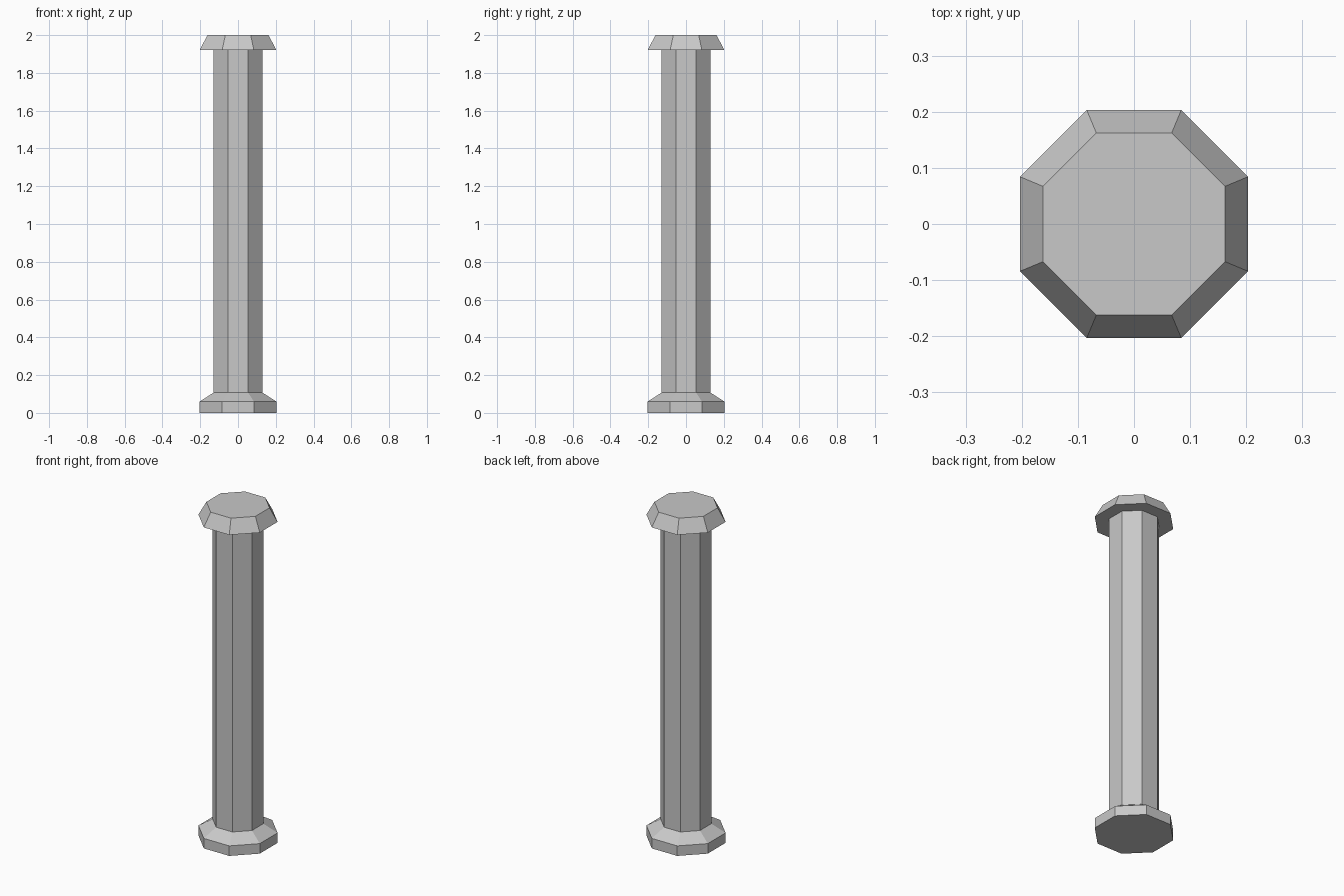
import bpy
import math

cube = bpy.data.objects.get("Cube")
if cube:
    bpy.data.objects.remove(cube, do_unlink=True)

SIDES = 8

stone = bpy.data.materials.new("light_grey_stone")
stone.use_nodes = True
grey = (0.58, 0.58, 0.58, 1.0)
stone.diffuse_color = grey
stone.node_tree.nodes["Principled BSDF"].inputs["Base Color"].default_value = grey


def octagon_part(name, profile):
    """Stack octagonal rings from (half width across flats, height) pairs."""
    verts, faces = [], []
    for half_width, z in profile:
        radius = half_width / math.cos(math.pi / SIDES)
        for i in range(SIDES):
            angle = 2 * math.pi * (i + 0.5) / SIDES
            verts.append((radius * math.cos(angle), radius * math.sin(angle), z))
    for ring in range(len(profile) - 1):
        low, high = ring * SIDES, (ring + 1) * SIDES
        for i in range(SIDES):
            j = (i + 1) % SIDES
            faces.append((low + i, low + j, high + j, high + i))
    # Flat end caps
    faces.append(tuple(reversed(range(SIDES))))
    faces.append(tuple(range(len(verts) - SIDES, len(verts))))
    mesh = bpy.data.meshes.new(name)
    mesh.from_pydata(verts, [], faces)
    mesh.materials.append(stone)
    obj = bpy.data.objects.new(name, mesh)
    bpy.context.scene.collection.objects.link(obj)
    return obj


# Foot with a sloped shoulder, plain shaft, tapered top
octagon_part("column_base", [(0.203, 0), (0.203, 0.06), (0.13, 0.107)])
octagon_part("column_shaft", [(0.13, 0.107), (0.13, 1.92)])
octagon_part("column_capital", [(0.203, 1.92), (0.162, 2.0)])
